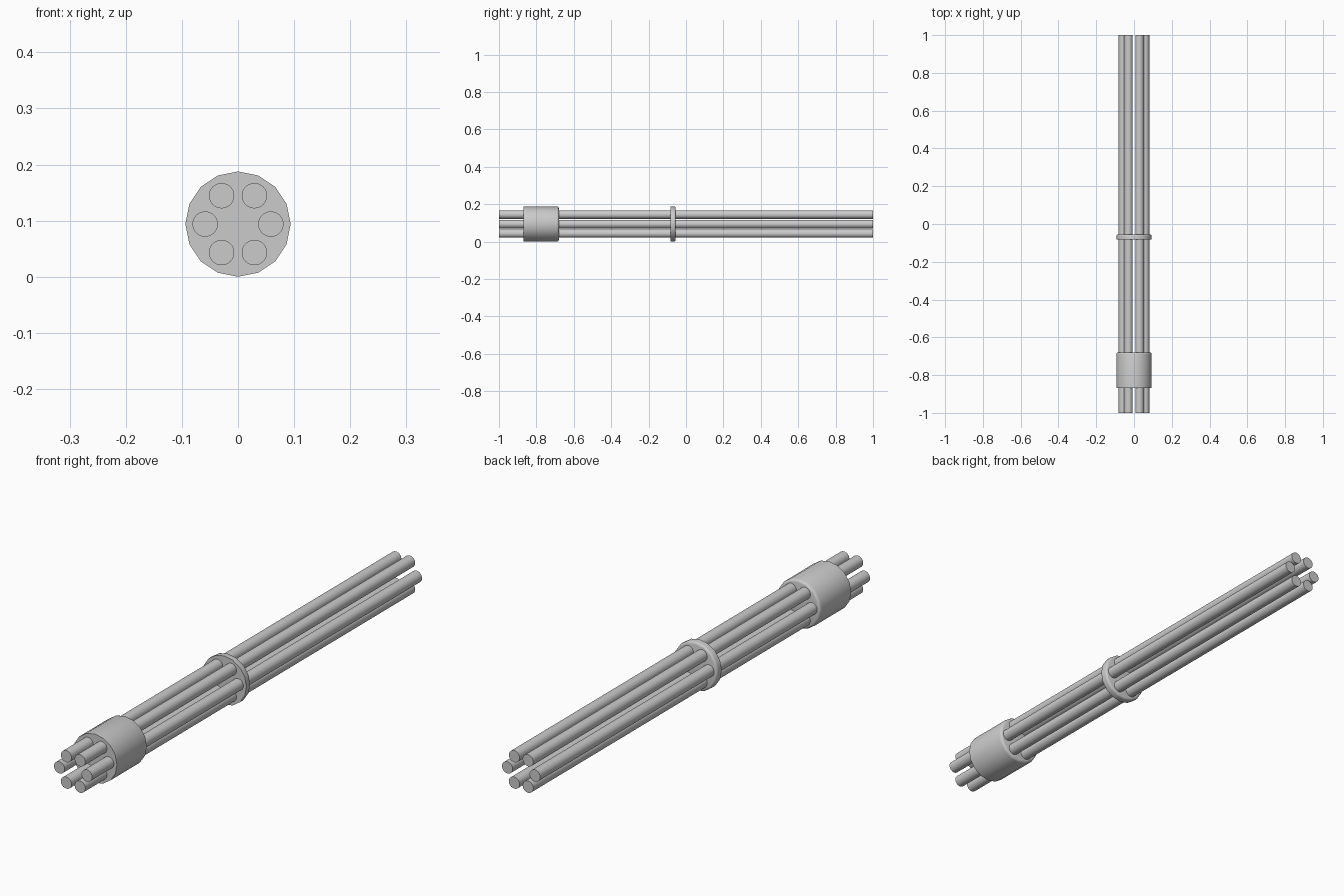
import bpy, bmesh, math

if "Cube" in bpy.data.objects:
    bpy.data.objects.remove(bpy.data.objects["Cube"])

R = 0.0938           # collar radius, also height of the central axis
AXIS_Z = R


def lathe(name, profile, sides, x=0.0, z=AXIS_Z):
    """Closed solid of revolution along y from (y, radius) points."""
    bm = bmesh.new()
    rings = []
    for y, r in profile:
        rings.append([bm.verts.new((r * math.cos(2 * math.pi * i / sides), y,
                                    r * math.sin(2 * math.pi * i / sides)))
                      for i in range(sides)])
    for a, b in zip(rings, rings[1:]):
        for i in range(sides):
            j = (i + 1) % sides
            bm.faces.new((a[i], a[j], b[j], b[i]))
    bm.faces.new(rings[0])
    bm.faces.new(rings[-1])
    bmesh.ops.recalc_face_normals(bm, faces=bm.faces)
    me = bpy.data.meshes.new(name)
    bm.to_mesh(me)
    bm.free()
    ob = bpy.data.objects.new(name, me)
    ob.location = (x, 0, z)
    bpy.context.collection.objects.link(ob)
    bpy.ops.object.select_all(action='DESELECT')
    ob.select_set(True)
    bpy.context.view_layer.objects.active = ob
    bpy.ops.object.shade_smooth_by_angle(angle=math.radians(40))
    return ob


def collar(name, y0, y1, round_r):
    """Disc with a sharp front rim and a rounded rear rim."""
    prof = [(y0, R)]
    for k in range(4):
        a = math.pi / 2 * k / 3
        prof.append((y1 - round_r + round_r * math.sin(a),
                     R - round_r + round_r * math.cos(a)))
    lathe(name, prof, 16)


# six tubes in a ring
for n in range(6):
    a = math.radians(60 * n)
    lathe(f"tube_{n + 1}", [(-1, 0.0226), (1, 0.0226)], 32,
          0.0585 * math.cos(a), AXIS_Z + 0.0585 * math.sin(a))

# wide front collar and thin middle clamp
collar("front_collar", -0.868, -0.68, 0.01)
collar("middle_clamp", -0.083, -0.055, 0.008)
